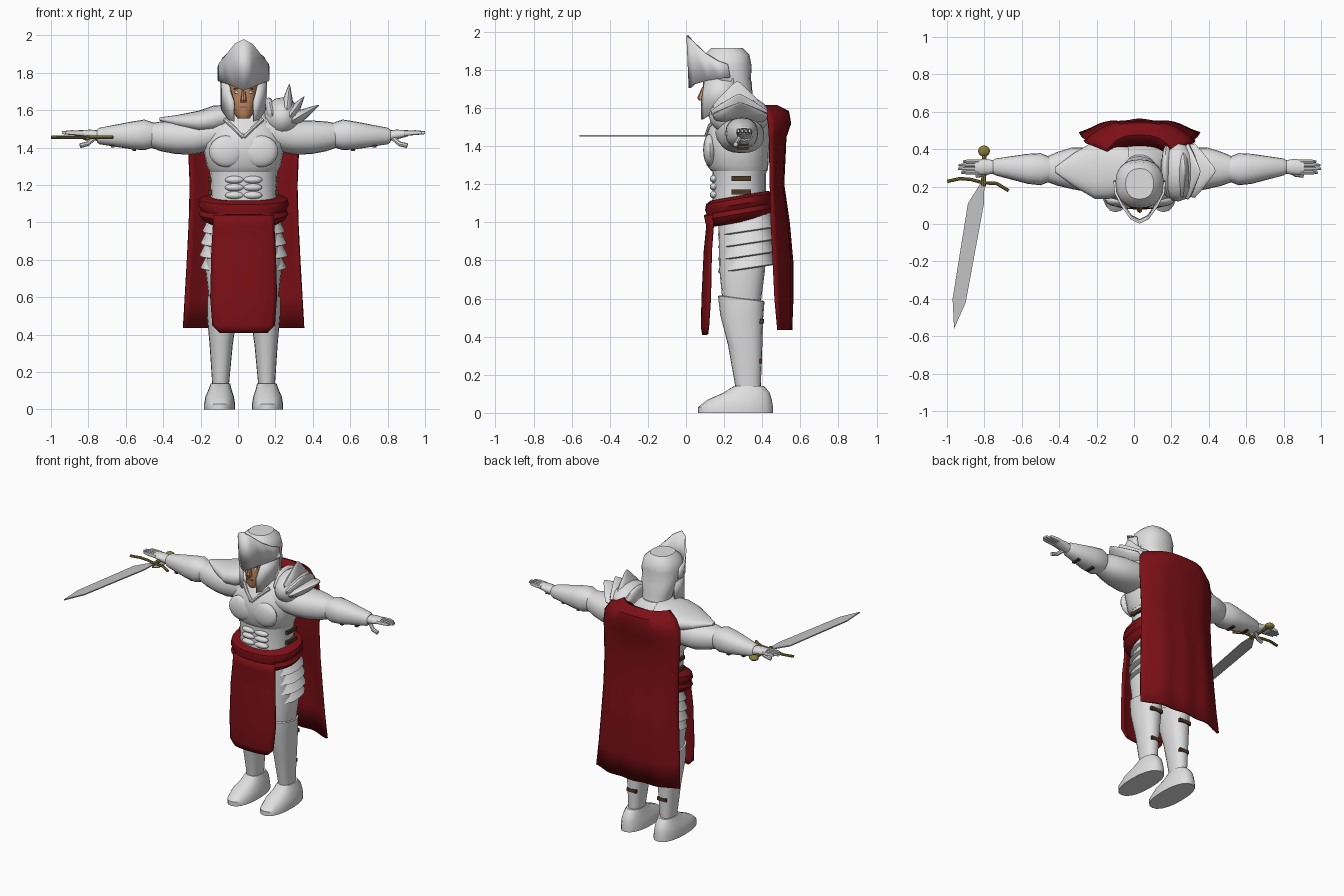
import bpy, bmesh, math
from mathutils import Vector, Matrix

CX = 0.03   # the body's centre line; all parts are built around x = 0 and shifted by this


def material(name, rgb):
    m = bpy.data.materials.new(name)
    m.diffuse_color = (*rgb, 1)
    return m


STEEL = material("pale steel", (0.74, 0.74, 0.74))
BLADE = material("blade steel", (0.55, 0.55, 0.56))
RED = material("dark red cloth", (0.20, 0.005, 0.008))
SKIN = material("skin", (0.52, 0.25, 0.12))
BROWN = material("brown leather", (0.07, 0.04, 0.018))
GOLD = material("old gold", (0.25, 0.21, 0.05))
EYE = material("eye white", (0.75, 0.75, 0.72))
LIP = material("lip", (0.33, 0.12, 0.06))


def finish(name, bm, mat, angle=40):
    bmesh.ops.recalc_face_normals(bm, faces=bm.faces)
    for f in bm.faces:
        f.smooth = True
    for e in bm.edges:
        if len(e.link_faces) == 2:
            e.smooth = e.calc_face_angle(0) < math.radians(angle)
    me = bpy.data.meshes.new(name)
    bm.to_mesh(me)
    bm.free()
    me.materials.append(mat)
    ob = bpy.data.objects.new(name, me)
    ob.location.x = CX
    bpy.context.collection.objects.link(ob)
    return ob


def skin(name, rings, mat, angle=40, closed=True):
    """Join rows of points into a surface; closed rows get end caps."""
    bm = bmesh.new()
    rows = [[bm.verts.new(p) for p in r] for r in rings]
    n = len(rows[0])
    for a, b in zip(rows, rows[1:]):
        for i in range(n if closed else n - 1):
            j = (i + 1) % n
            bm.faces.new((a[i], a[j], b[j], b[i]))
    if closed:
        bm.faces.new(rows[0])
        bm.faces.new(rows[-1])
    return finish(name, bm, mat, angle)


def loft(name, sections, mat, axis='z', s=1, n=20, power=2.3, tilt=0, angle=40):
    """Sections are (position, centre a, centre b, radius a, radius b); tilt shears z by y."""
    rings = []
    for t, ca, cb, ra, rb in sections:
        ring = []
        for k in range(n):
            c, d = math.cos(math.tau * k / n), math.sin(math.tau * k / n)
            a = ca + ra * math.copysign(abs(c) ** (2 / power), c)
            b = cb + rb * math.copysign(abs(d) ** (2 / power), d)
            ring.append((s * a, b, t + tilt * (b - 0.28)) if axis == 'z' else (s * t, a, b))
        rings.append(ring)
    return skin(name, rings, mat, angle)


def tube(name, pts, r, mat, s=1, n=8):
    pts = [Vector((s * x, y, z)) for x, y, z in pts]
    rings = []
    for i, p in enumerate(pts):
        q = (pts[min(i + 1, len(pts) - 1)] - pts[max(i - 1, 0)]).to_track_quat('Z', 'Y')
        rings.append([p + q @ Vector((r * math.cos(math.tau * k / n), r * math.sin(math.tau * k / n), 0))
                      for k in range(n)])
    return skin(name, rings, mat)


def sheet(name, rings, mat, thick):
    ob = skin(name, rings, mat, 50, closed=False)
    mod = ob.modifiers.new("thickness", 'SOLIDIFY')
    mod.thickness, mod.offset = thick, 0
    return ob


def box(name, at, size, mat):
    bm = bmesh.new()
    bmesh.ops.create_cube(bm, size=1, matrix=Matrix.Translation(at) @ Matrix.Diagonal((*size, 1)))
    return finish(name, bm, mat)


def ball(name, at, radii, mat, turn=0, pinch=0):
    bm = bmesh.new()
    bmesh.ops.create_uvsphere(bm, u_segments=16, v_segments=10, radius=1)
    for v in bm.verts:
        v.co.xy *= 1 - pinch * max(v.co.z, 0)
    bm.transform(Matrix.Translation(at) @ Matrix.Rotation(math.radians(turn), 4, 'Y')
                 @ Matrix.Diagonal((*radii, 1)))
    return finish(name, bm, mat)


# Torso: breastplate, waist, abdominal ridges, collar edge
loft("waist_armor", [(1.0, 0, .28, .19, .15), (1.15, 0, .28, .175, .14), (1.25, 0, .28, .18, .14),
                     (1.33, 0, .28, .19, .15)], STEEL)
loft("breastplate", [(1.27, 0, .28, .183, .148), (1.30, 0, .27, .198, .162), (1.42, 0, .267, .222, .172),
                     (1.50, 0, .28, .20, .16), (1.56, 0, .295, .15, .125), (1.62, 0, .28, .085, .09)], STEEL, n=24)
for s in (-1, 1):
    for z in (1.145, 1.187, 1.228):
        ball("abdomen_ridge", (s * .048, .15, z), (.052, .025, .021), STEEL)
    ball("chest_muscle", (s * .09, .125, 1.38), (.095, .035, .085), STEEL)
    tube("collar_edge", [(.10, .165, 1.55), (.05, .125, 1.505), (0, .108, 1.455)], .012, STEEL, s)
    for z in (1.23, 1.16):
        box("torso_strap", (s * .178, .29, z), (.025, .10, .025), BROWN)

# Sash and layered hip plates
loft("sash", [(1.0, 0, .28, .19, .15), (1.02, 0, .28, .225, .17), (1.045, 0, .28, .24, .18),
              (1.07, 0, .28, .228, .172), (1.095, 0, .28, .242, .18), (1.125, 0, .28, .235, .175),
              (1.14, 0, .28, .20, .15)], RED, tilt=.17, n=28)
for top, bottom, r in ((1.03, .95, .212), (.96, .885, .222), (.895, .82, .228), (.83, .755, .222)):
    loft("hip_plate", [(top, 0, .32, r - .03, .13), (bottom, 0, .32, r + .008, .152),
                       (bottom - .006, 0, .32, r - .01, .14)], STEEL, tilt=.15, power=2.6, angle=25)


# Hanging cloth: rows are (z, half width, y in the middle, y at the edges)
def cloth(name, rows, mat, n=16, bend=2.5, fold=0):
    rings = [[(hw * u, yc + (ye - yc) * abs(u) ** bend + fold * math.cos(11 * u) * (1.6 - z), z)
              for u in (2 * k / n - 1 for k in range(n + 1))] for z, hw, yc, ye in rows]
    return sheet(name, rings, mat, .014)


cloth("front_cloth", [(1.04, .16, .10, .14), (.98, .162, .113, .14), (.85, .17, .10, .13), (.6, .176, .088, .125),
                      (.45, .165, .085, .115), (.41, .125, .092, .11)], RED)
cloth("cape", [(1.58, .14, .42, .38), (1.61, .18, .475, .39), (1.58, .25, .535, .42), (1.52, .29, .545, .435),
               (1.45, .295, .52, .44), (1.2, .285, .507, .445), (1.0, .29, .535, .45), (.8, .30, .552, .46),
               (.6, .312, .552, .47), (.435, .322, .545, .485)], RED, n=24, bend=3, fold=.005)

# Legs, boots and arms, mirrored
for s in (-1, 1):
    loft("thigh", [(1.0, .09, .30, .09, .13), (.75, .11, .295, .095, .12), (.62, .114, .293, .075, .105),
                   (.54, .115, .29, .07, .095)], STEEL, s=s)
    loft("greave", [(.605, .112, .29, .07, .108), (.60, .112, .29, .084, .122), (.5, .116, .292, .08, .112),
                    (.35, .12, .31, .062, .09), (.13, .123, .326, .044, .066)], STEEL, s=s, tilt=-.12)
    loft("boot", [(0, .128, .26, .083, .197), (.03, .128, .26, .083, .197), (.07, .128, .282, .076, .168),
                  (.105, .126, .318, .062, .122), (.14, .124, .33, .052, .08)], STEEL, s=s)
    for z, y, w in ((.48, .398, .09), (.27, .388, .07)):
        box("greave_strap", (s * .118, y, z), (w, .022, .024), BROWN)

    loft("upper_arm", [(.12, .28, 1.48, .13, .09), (.27, .29, 1.455, .12, .092), (.36, .298, 1.455, .112, .09),
                       (.44, .295, 1.46, .09, .08), (.50, .293, 1.465, .066, .064)], STEEL, 'x', s)
    loft("bracer", [(.465, .293, 1.468, .06, .06), (.53, .293, 1.468, .086, .082), (.60, .295, 1.465, .08, .074),
                    (.77, .305, 1.462, .045, .044), (.785, .305, 1.462, .036, .034)], STEEL, 'x', s)
    for x, z in ((.585, 1.389), (.70, 1.407)):
        box("bracer_strap", (s * x, .297, z), (.02, .06, .012), BROWN)
    loft("palm", [(.77, .305, 1.462, .034, .03), (.82, .305, 1.47, .042, .026), (.88, .305, 1.477, .04, .016)],
         STEEL, 'x', s, n=12)
    for y, tip in ((.275, .955), (.295, .97), (.315, .968), (.334, .945)):
        loft("finger", [(.86, y, 1.477, .011, .014), (.92, y, 1.48, .0105, .013), (tip, y, 1.48, .006, .008)],
             STEEL, 'x', s, n=8)
    tube("thumb", [(.80, .285, 1.45), (.835, .265, 1.42), (.875, .26, 1.41)], .013, STEEL, s)

# Smooth shoulder guard on one side, spiked shells on the other
loft("plain_shoulder_guard", [(.45, .29, 1.553, .015, .008), (.35, .29, 1.54, .09, .035), (.24, .29, 1.537, .155, .06),
                              (.16, .29, 1.55, .155, .075), (.06, .29, 1.57, .12, .06)], STEEL, 'x', -1)
ball("round_shoulder_guard", (.205, .28, 1.56), (.10, .16, .108), STEEL)
ball("shoulder_collar_shell", (.15, .29, 1.585), (.035, .15, .085), STEEL, -12, .3)
for at, radii, turn in (((.232, .27, 1.615), (.036, .13, .127), 6), ((.26, .28, 1.585), (.034, .15, .11), 36),
                        ((.295, .285, 1.565), (.034, .145, .128), 60)):
    ball("shoulder_spike_shell", at, radii, STEEL, turn, .7)

# Head: face, nose, eyes, mouth
loft("face", [(1.555, 0, .15, .03, .05), (1.58, 0, .155, .05, .068), (1.65, 0, .18, .074, .092),
              (1.76, 0, .19, .08, .10)], SKIN)
loft("nose", [(1.64, 0, .09, .016, .022), (1.655, 0, .085, .016, .026), (1.71, 0, .095, .008, .01)], SKIN, n=8)
box("mouth", (0, .091, 1.615), (.045, .012, .008), LIP)
for s in (-1, 1):
    ball("eye", (s * .034, .103, 1.695), (.014, .01, .008), EYE)
    box("eyebrow", (s * .034, .1, 1.714), (.034, .012, .007), BROWN)

# Helmet: dome, peaked visor, cheek guards given as columns (x, y, top z, bottom z)
loft("helmet_dome", [(1.57, 0, .29, .085, .085), (1.66, 0, .265, .10, .085), (1.735, 0, .245, .122, .10),
                     (1.75, 0, .22, .126, .12), (1.82, 0, .215, .13, .13), (1.88, 0, .215, .115, .118),
                     (1.915, 0, .215, .075, .082)], STEEL)
half = [(.045, .03, 1.955, 1.725), (.095, .10, 1.89, 1.745), (.128, .165, 1.85, 1.755), (.133, .22, 1.83, 1.76)]
cols = [(-x, y, a, b) for x, y, a, b in reversed(half)] + [(0, .008, 1.98, 1.705)] + half
sheet("visor", [[(x, y, a) for x, y, a, b in cols], [(x, y + .012, b) for x, y, a, b in cols]], STEEL, .012)
cheek = [(.052, .085, 1.645, 1.54), (.082, .10, 1.745, 1.55), (.112, .16, 1.755, 1.60), (.118, .25, 1.755, 1.62)]
for s in (-1, 1):
    sheet("cheek_guard", [[(s * x, y, a) for x, y, a, b in cheek], [(s * x, y, b) for x, y, a, b in cheek]], STEEL, .012)

# Sword held level in one hand
Z = 1.455
tube("sword_grip", [(-.835, .20, Z), (-.832, .30, Z), (-.83, .38, Z)], .013, GOLD)
ball("sword_pommel", (-.832, .39, Z), (.032, .03, .018), GOLD)
tube("sword_guard", [(-1.028, .228, Z), (-.96, .243, Z), (-.90, .238, Z), (-.835, .22, Z), (-.765, .217, Z),
                     (-.70, .178, Z)], .009, GOLD)
outline = [(-.855, .21), (-.83, .21), (-.832, .11), (-.93, -.42), (-.992, -.56), (-1.0, -.40), (-.918, .11)]
skin("sword_blade", [[(x, y, Z - .004) for x, y in outline], [(x, y, Z + .004) for x, y in outline]], BLADE)
